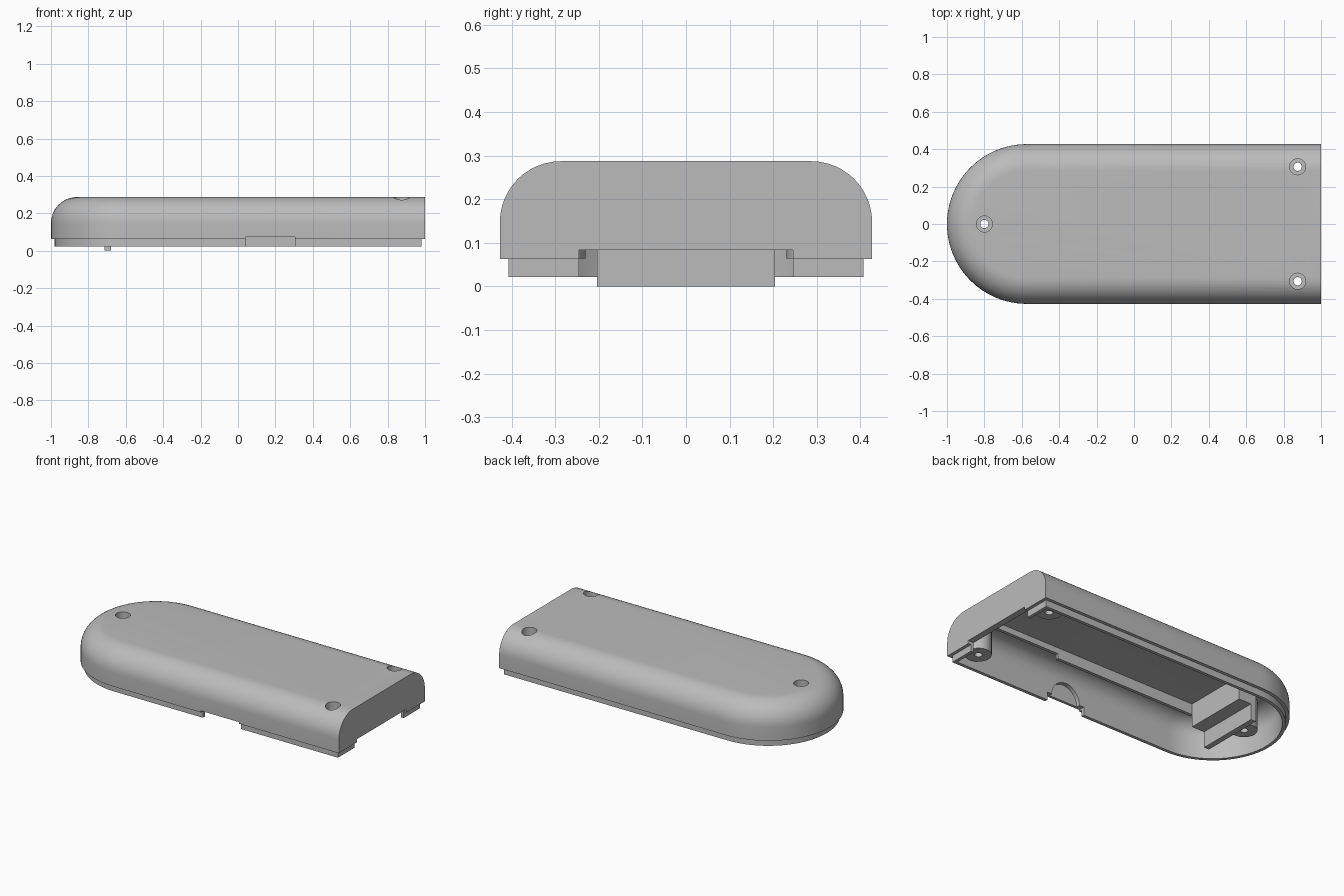
import bpy, bmesh, math
from mathutils import Matrix

cube = bpy.data.objects.get("Cube")
if cube:
    bpy.data.objects.remove(cube, do_unlink=True)

grey = bpy.data.materials.new("plastic_grey")
grey.use_nodes = True
grey.diffuse_color = (0.5, 0.5, 0.5, 1)
grey.node_tree.nodes["Principled BSDF"].inputs["Base Color"].default_value = (0.5, 0.5, 0.5, 1)

HALF = 0.427          # half width, also the radius of the rounded end
CX = HALF - 1         # centre of the rounded end
ARC, FILLET = 48, 12


def finish(name, bm):
    bmesh.ops.recalc_face_normals(bm, faces=bm.faces)
    mesh = bpy.data.meshes.new(name)
    bm.to_mesh(mesh)
    bm.free()
    mesh.materials.append(grey)
    ob = bpy.data.objects.new(name, mesh)
    bpy.context.collection.objects.link(ob)
    return ob


def box(name, x, y, z):
    bm = bmesh.new()
    bmesh.ops.create_cube(bm, size=1)
    for v in bm.verts:
        for i, (lo, hi) in enumerate((x, y, z)):
            v.co[i] = hi if v.co[i] > 0 else lo
    return finish(name, bm)


def cylinder(name, x, y, r, z0, z1):
    bm = bmesh.new()
    bmesh.ops.create_cone(bm, cap_ends=True, segments=32, radius1=r, radius2=r, depth=z1 - z0,
                          matrix=Matrix.Translation((x, y, (z0 + z1) / 2)))
    return finish(name, bm)


def activate(ob):
    bpy.ops.object.select_all(action='DESELECT')
    ob.select_set(True)
    bpy.context.view_layer.objects.active = ob


def cut(ob, cutter):
    activate(ob)
    mod = ob.modifiers.new("cut", 'BOOLEAN')
    mod.operation = 'DIFFERENCE'
    mod.solver = 'EXACT'
    mod.object = cutter
    bpy.ops.object.modifier_apply(modifier=mod.name)


def fillet(inset, radius, z):
    steps = [i / FILLET * math.pi / 2 for i in range(FILLET + 1)]
    return [(inset + radius * (1 - math.cos(a)), z + radius * math.sin(a)) for a in steps]


# Hollow shell: rings run from the inner ceiling, under the lip, to the outer top
inner = [(d, z, 0.96) for d, z in reversed(fillet(0.04, 0.1, 0.147))]
lip = [(0.04, 0.022, 0.96), (0.02, 0.022, 0.98), (0.02, 0.063, 0.98), (0, 0.063, 1)]
outer = [(d, z, 1) for d, z in fillet(0, 0.14, 0.147)]
bm = bmesh.new()
rings = []
for inset, z, end in inner + lip + outer:
    r = HALF - inset
    pts = [(end, r)]
    for i in range(ARC + 1):
        a = math.pi / 2 + math.pi * i / ARC
        pts.append((CX + r * math.cos(a), r * math.sin(a)))
    pts.append((end, -r))
    rings.append([bm.verts.new((x, y, z)) for x, y in pts])
for a, b in zip(rings, rings[1:]):
    for i in range(len(a)):
        j = (i + 1) % len(a)
        bm.faces.new((a[i], a[j], b[j], b[i]))
bm.faces.new(rings[0])
bm.faces.new(rings[-1])
shell = finish("shell", bm)

# Openings: end slot, front notch and the round recess inside the front wall
cutters = [box("end_slot_cutter", (0.9, 1.1), (-0.245, 0.245), (-0.1, 0.083)),
           box("front_notch_cutter", (0.04, 0.305), (-0.5, -0.36), (-0.1, 0.073))]
bm = bmesh.new()
bmesh.ops.create_cone(bm, cap_ends=True, segments=48, radius1=0.1, radius2=0.1, depth=0.07,
                      matrix=Matrix.Translation((0.172, -0.375, 0.075)) @ Matrix.Rotation(math.pi / 2, 4, 'X'))
cutters.append(finish("round_recess_cutter", bm))
for c in cutters:
    cut(shell, c)

# Screw bosses with counterbored through holes
bosses = []
for name, x, y in (("round_end", -0.8, 0), ("front", 0.875, -0.306), ("back", 0.875, 0.306)):
    boss = cylinder(name + "_screw_boss", x, y, 0.075, 0.064, 0.249)
    for r, z0 in ((0.043, 0.17), (0.022, 0)):
        c = cylinder("screw_cutter", x, y, r, z0, 0.4)
        cut(shell, c)
        cut(boss, c)
        cutters.append(c)
    bosses.append(boss)

for c in cutters:
    bpy.data.objects.remove(c, do_unlink=True)

# Ceiling rails, deeper towards the rounded end
for side, s in (("front", -1), ("back", 1)):
    y = sorted((s * 0.204, s * 0.224))
    box(side + "_shallow_rail", (0.38, 0.95), y, (0.21, 0.255))
    box(side + "_deep_rail", (-0.6, 0.38), y, (0.18, 0.255))

# Cross block and the tab hanging below it
box("cross_block", (-0.715, -0.593), (-0.204, 0.204), (0.1, 0.255))
box("hanging_tab", (-0.715, -0.68), (-0.204, 0.204), (0, 0.11))

for ob in [shell] + bosses:
    activate(ob)
    bpy.ops.object.shade_smooth_by_angle(angle=math.radians(30))
